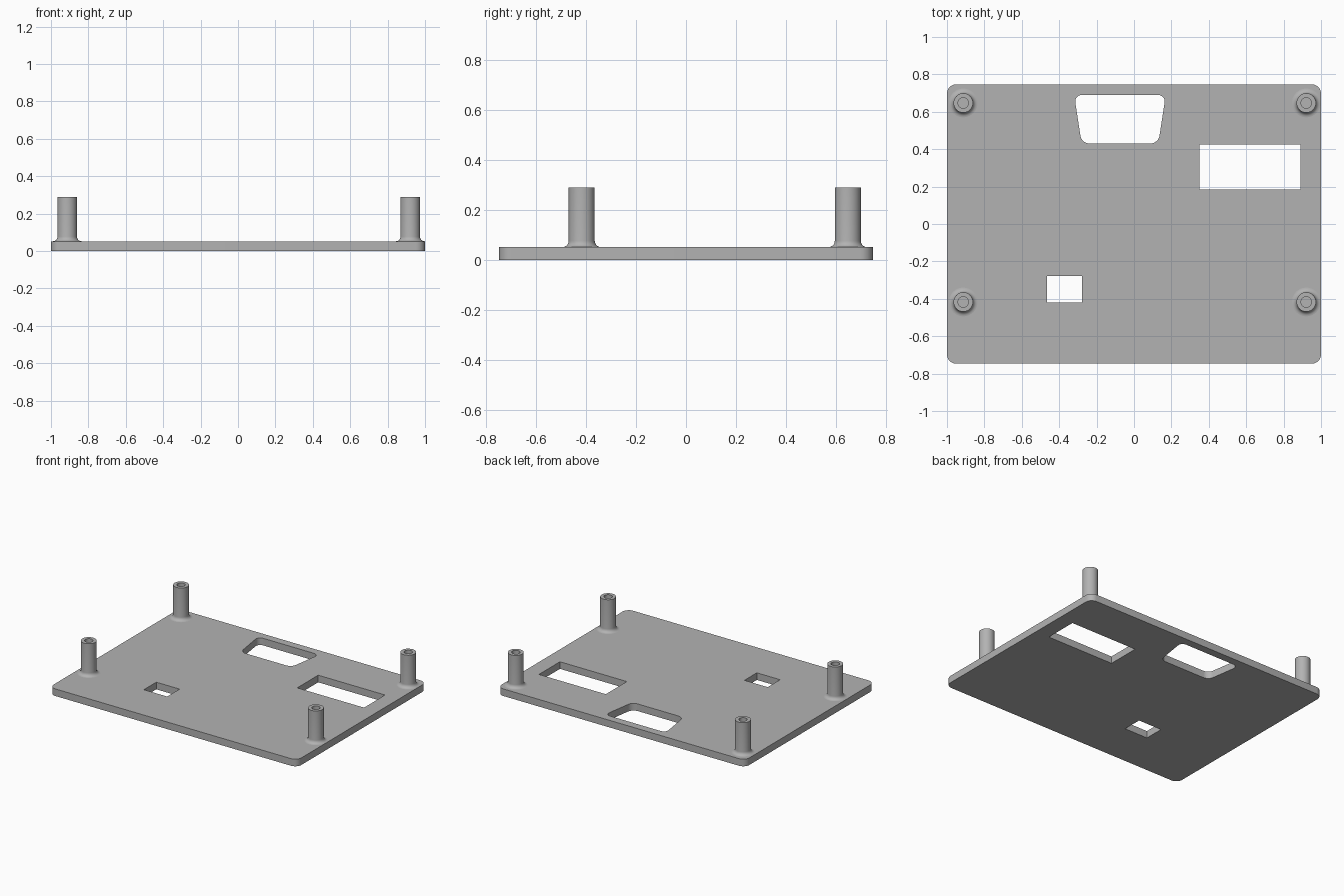
import bpy, bmesh, math
from mathutils import Matrix, Vector

if "Cube" in bpy.data.objects:
    bpy.data.objects.remove(bpy.data.objects["Cube"], do_unlink=True)

grey = bpy.data.materials.new("plain_grey")
grey.use_nodes = True
grey.diffuse_color = (0.45, 0.45, 0.45, 1)
grey.node_tree.nodes["Principled BSDF"].inputs["Base Color"].default_value = grey.diffuse_color

PLATE_TOP, POST_TOP = 0.052, 0.29


def add_object(name, bm):
    bmesh.ops.recalc_face_normals(bm, faces=bm.faces)
    mesh = bpy.data.meshes.new(name)
    bm.to_mesh(mesh)
    bm.free()
    mesh.materials.append(grey)
    obj = bpy.data.objects.new(name, mesh)
    bpy.context.collection.objects.link(obj)
    return obj


def select(obj):
    bpy.ops.object.select_all(action='DESELECT')
    obj.select_set(True)
    bpy.context.view_layer.objects.active = obj


def prism(name, outline, z0, z1, radius=0):
    """Upright slab from an outline, with optional rounded corners."""
    bm = bmesh.new()
    base = bm.faces.new([bm.verts.new((x, y, z0)) for x, y in outline])
    top = bmesh.ops.extrude_face_region(bm, geom=[base])["geom"]
    bmesh.ops.translate(bm, vec=(0, 0, z1 - z0),
                        verts=[v for v in top if isinstance(v, bmesh.types.BMVert)])
    if radius:
        upright = [e for e in bm.edges if abs(e.verts[0].co.z - e.verts[1].co.z) > 1e-4]
        bmesh.ops.bevel(bm, geom=upright, offset=radius, offset_type='OFFSET',
                        segments=8, profile=0.5, affect='EDGES')
    return add_object(name, bm)


def rectangle(x0, x1, y0, y1):
    return [(x0, y0), (x1, y0), (x1, y1), (x0, y1)]


# Base plate with rounded corners
plate = prism("base_plate", rectangle(-1, 1, -0.747, 0.747), 0, PLATE_TOP, 0.05)

# Openings through the plate
openings = [
    ("wide_opening", rectangle(0.349, 0.889, 0.184, 0.426), 0),
    ("small_opening", rectangle(-0.465, -0.277, -0.421, -0.278), 0),
    ("tapered_opening", [(-0.28, 0.43), (0.13, 0.43), (0.17, 0.69), (-0.32, 0.69)], 0.042),
]
for name, outline, radius in openings:
    cutter = prism(name, outline, -0.1, 0.2, radius)
    cutter.hide_render = True
    cut = plate.modifiers.new(name, 'BOOLEAN')
    cut.operation, cut.solver, cut.object = 'DIFFERENCE', 'EXACT', cutter
    select(plate)
    bpy.ops.object.modifier_apply(modifier=name)
    bpy.data.objects.remove(cutter, do_unlink=True)
bpy.ops.object.shade_smooth_by_angle(angle=math.radians(30))


def post(name, x, y, outer=0.052, bore=0.028, fillet=0.025):
    """Hollow standoff: curved foot, straight wall, blind bore."""
    arc = [math.pi / 2 * i / 6 for i in range(7)]
    profile = [(outer + fillet * (1 - math.sin(a)), PLATE_TOP + fillet * (1 - math.cos(a)))
               for a in arc]
    profile += [(outer, POST_TOP), (bore, POST_TOP), (bore, PLATE_TOP), (0, PLATE_TOP)]
    bm = bmesh.new()
    verts = [bm.verts.new((r, 0, z)) for r, z in profile]
    edges = [bm.edges.new(pair) for pair in zip(verts, verts[1:])]
    bmesh.ops.spin(bm, geom=verts + edges, cent=(0, 0, 0), axis=(0, 0, 1),
                   angle=math.tau, steps=40)
    bmesh.ops.remove_doubles(bm, verts=bm.verts, dist=1e-4)
    bmesh.ops.transform(bm, matrix=Matrix.Translation(Vector((x, y, 0))), verts=bm.verts)
    obj = add_object(name, bm)
    # Open foot: make sure the rim faces upward
    rim = max(obj.data.polygons, key=lambda p: p.center.z)
    if rim.normal.z < 0:
        obj.data.flip_normals()
    select(obj)
    bpy.ops.object.shade_smooth_by_angle(angle=math.radians(30))


# Four standoff posts
for side, x in (("right", -0.913), ("left", 0.921)):
    for end, y in (("front", -0.417), ("back", 0.647)):
        post(f"{end}_{side}_post", x, y)
